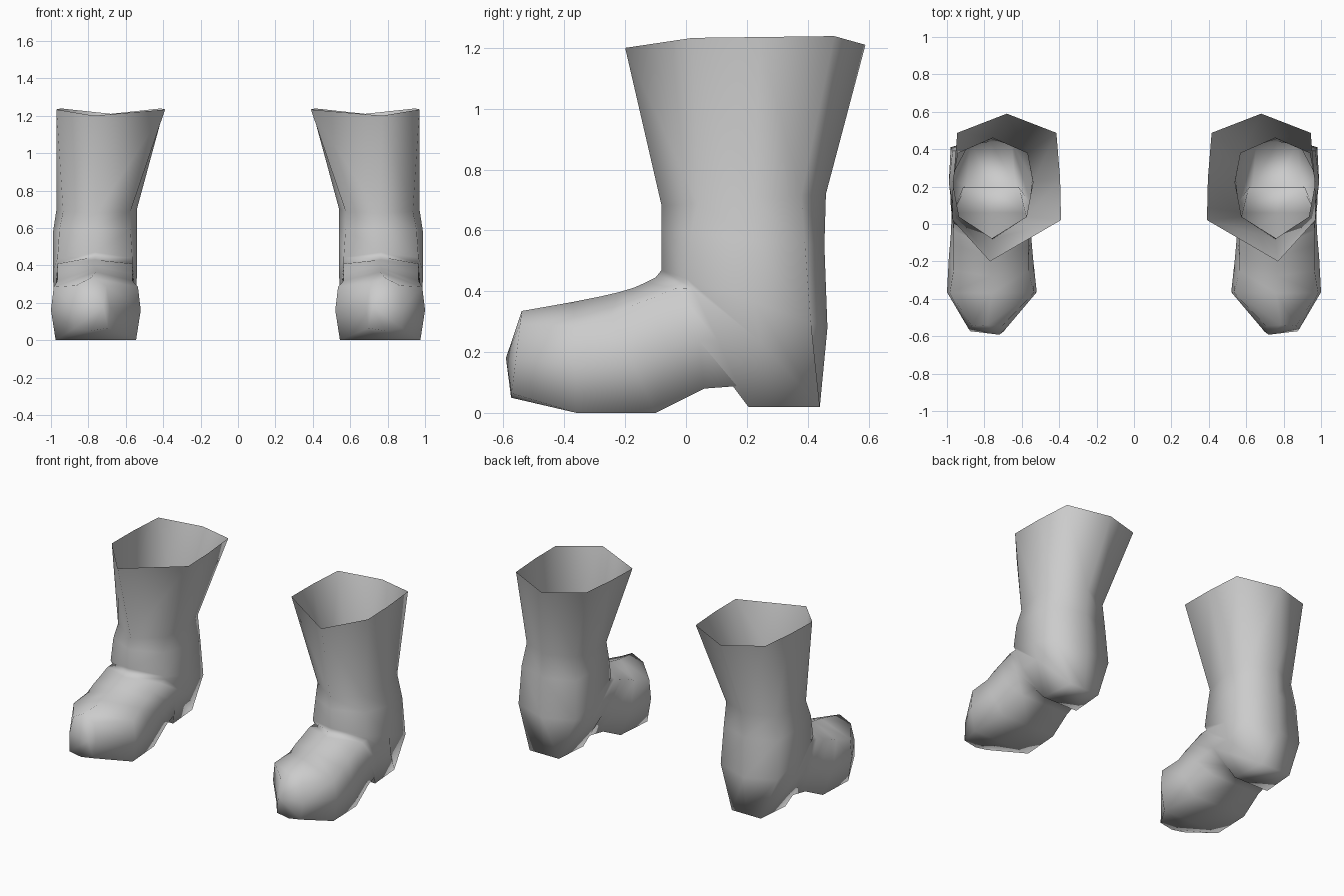
import bpy
import bmesh
from mathutils import Vector

default_cube = bpy.data.objects.get("Cube")
if default_cube:
    bpy.data.objects.remove(default_cube, do_unlink=True)

leather = bpy.data.materials.new("grey leather")
leather.use_nodes = True
leather.diffuse_color = (0.6, 0.6, 0.6, 1)
leather.node_tree.nodes["Principled BSDF"].inputs["Base Color"].default_value = (0.6, 0.6, 0.6, 1)

# Each section: front/top (y, z), back/bottom (y, z), centre x, half widths near
# the front, middle and back, where the front and back corners sit, and how far
# the sides bend back towards the heel
SECTIONS = [
    ((-.2, 1.2), (.59, 1.21), .68, (.29, .285, .265), (.28, .87), 0),    # rim
    ((-.08, .68), (.46, .72), .755, (.18, .215, .185), (.22, .85), 0),   # lower shaft
    ((-.08, .6), (.455, .55), .765, (.19, .225, .205), (.18, .88), 0),   # ankle
    ((-.08, .47), (.465, .28), .765, (.2, .225, .215), (.15, .9), 0),    # heel back
    ((-.1, .445), (.44, .02), .765, (.2, .22, .11), (.15, 1), .05),      # heel rear edge
    ((-.13, .43), (.205, .02), .765, (.2, .215, .13), (.14, 1), .06),    # heel front edge
    ((-.17, .412), (.195, .09), .765, (.2, .21, .15), (.13, 1), .01),    # arch
    ((-.22, .397), (.06, .08), .765, (.2, .215, .18), (.14, 1), 0),
    ((-.28, .383), (-.1, 0), .765, (.2, .225, .2), (.17, 1), 0),         # ball
    ((-.37, .365), (-.36, 0), .76, (.225, .24, .215), (.22, 1), 0),      # toe box
    ((-.54, .335), (-.575, .05), .785, (.08, .1, .09), (.15, .95), 0),   # toe tip
]


def section_points(front, back, centre, widths, corners, bend):
    """Eight points around a section: front, one side, back, other side."""
    start = Vector((centre, *front))
    end = Vector((centre, *back))
    side = [start.lerp(end, t) for t in (corners[0], .56, corners[1])]
    for p in side[:2]:
        p += Vector((0, .8, .6)) * bend
    outer = [p + Vector((w, 0, 0)) for p, w in zip(side, widths)]
    inner = [p - Vector((w, 0, 0)) for p, w in zip(side, widths)]
    return [start, *outer, end, *reversed(inner)]


def build_boot(name, sign):
    bm = bmesh.new()
    rings = []
    for index, section in enumerate(SECTIONS):
        points = section_points(*section)
        if index == 0:
            # The rim dips at the front, where its point leans outward
            points[0].x += .09
            for p in points[1:4] + points[5:]:
                p.z += .03
        rings.append([bm.verts.new((p.x * sign, p.y, p.z)) for p in points])

    # Skin neighbouring sections, leaving the top open
    for upper, lower in zip(rings, rings[1:]):
        for i in range(len(upper)):
            j = (i + 1) % len(upper)
            bm.faces.new((upper[i], lower[i], lower[j], upper[j]))

    # Close the toe with a slightly pointed cap
    tip = bm.verts.new((.72 * sign, -.592, .18))
    last = rings[-1]
    for i in range(len(last)):
        bm.faces.new((last[i], tip, last[(i + 1) % len(last)]))

    # Keep the leather facing outward on the mirrored boot
    if sign < 0:
        bmesh.ops.reverse_faces(bm, faces=bm.faces)
    for face in bm.faces:
        face.smooth = True
    mesh = bpy.data.meshes.new(name)
    bm.to_mesh(mesh)
    bm.free()
    mesh.materials.append(leather)
    boot = bpy.data.objects.new(name, mesh)
    bpy.context.collection.objects.link(boot)
    return boot


build_boot("left_boot", 1)
build_boot("right_boot", -1)
